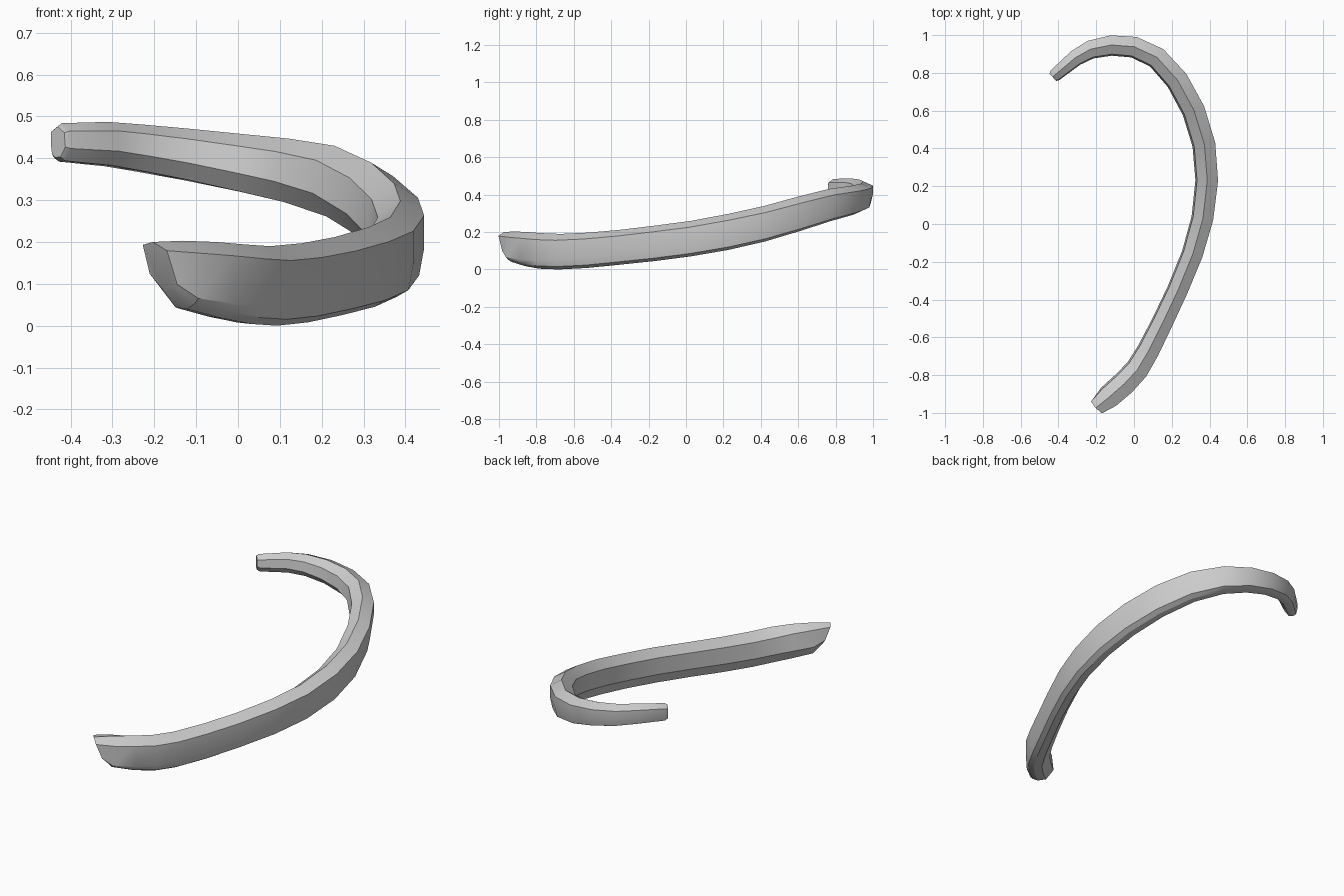
import bpy, bmesh
from mathutils import Vector

# Stations from front end to back tip: x, y, bottom z, top z, half width
STATIONS = [
    (-0.205, -0.972, 0.085, 0.200, 0.046),
    (-0.135, -0.915, 0.040, 0.203, 0.062),
    (-0.055, -0.845, 0.018, 0.200, 0.064),
    (0.015, -0.770, 0.004, 0.194, 0.062),
    (0.075, -0.670, 0.000, 0.190, 0.059),
    (0.150, -0.520, 0.008, 0.197, 0.056),
    (0.230, -0.350, 0.025, 0.212, 0.055),
    (0.308, -0.160, 0.045, 0.235, 0.056),
    (0.362, 0.030, 0.070, 0.260, 0.058),
    (0.385, 0.230, 0.105, 0.298, 0.060),
    (0.370, 0.420, 0.150, 0.340, 0.061),
    (0.315, 0.600, 0.205, 0.390, 0.061),
    (0.228, 0.760, 0.258, 0.430, 0.060),
    (0.120, 0.880, 0.293, 0.447, 0.058),
    (0.000, 0.936, 0.320, 0.459, 0.056),
    (-0.120, 0.945, 0.346, 0.471, 0.054),
    (-0.230, 0.923, 0.367, 0.481, 0.049),
    (-0.310, 0.878, 0.381, 0.487, 0.043),
    (-0.420, 0.786, 0.392, 0.484, 0.034),
    (-0.430, 0.777, 0.402, 0.476, 0.026),
]


def section(s):
    """Profile: (outward fraction of half width, height fraction)."""
    low = 0.12 + 0.30 * min(1, s / 0.45)
    return [(0.35, 0.0), (0.8, 0.08), (1.0, low), (1.0, 0.82), (0.05, 1.0),
            (-0.85, 0.80 + 0.14 * max(0, 1 - s / 0.15)),
            (-1.0, 0.34), (-0.35, 0.02)]


# Rib: profile swept along the curved path
bm = bmesh.new()
rings = []
last = len(STATIONS) - 1
for i, (x, y, zb, zt, w) in enumerate(STATIONS):
    a, b = STATIONS[max(i - 1, 0)], STATIONS[min(i + 1, last)]
    t = Vector((b[0] - a[0], b[1] - a[1], 0)).normalized()
    out = Vector((t.y, -t.x, 0))
    lean = 0.045 if i == 0 else 0
    rings.append([bm.verts.new(Vector((x, y, zb + f * (zt - zb))) + out * (u * w)
                               + t * lean * (1 - f))
                  for u, f in section(i / last)])
for r, q in zip(rings, rings[1:]):
    n = len(r)
    for k in range(n):
        bm.faces.new((r[k], r[(k + 1) % n], q[(k + 1) % n], q[k]))
bm.faces.new(rings[0])
bm.faces.new(rings[-1])
bmesh.ops.recalc_face_normals(bm, faces=bm.faces)

mesh = bpy.data.meshes.new("rib_bone")
bm.to_mesh(mesh)
bm.free()
rib = bpy.data.objects.new("rib_bone", mesh)
bpy.context.collection.objects.link(rib)
bpy.context.view_layer.objects.active = rib
rib.select_set(True)
bpy.ops.object.shade_smooth_by_angle(angle=0.52)
